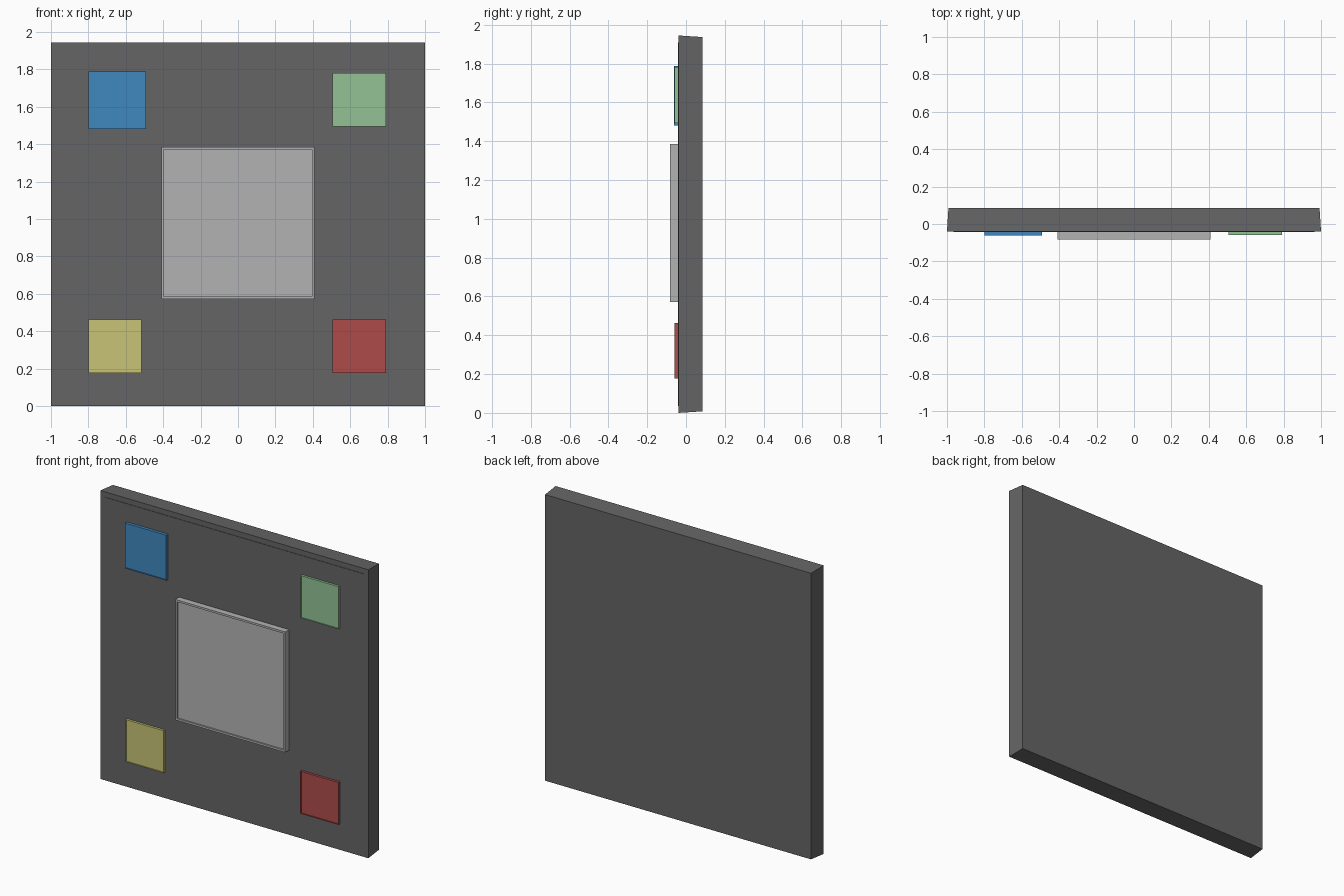
import bpy, bmesh

if "Cube" in bpy.data.objects:
    bpy.data.objects.remove(bpy.data.objects["Cube"])


def material(name, rgb):
    m = bpy.data.materials.new(name)
    m.diffuse_color = (*rgb, 1)
    m.use_nodes = True
    m.node_tree.nodes["Principled BSDF"].inputs["Base Color"].default_value = m.diffuse_color
    return m


def slab(name, x0, x1, z0, z1, front, back, mat=None, taper=0.0, rim=0.0, depth=0.0):
    """Upright slab facing -y; taper shrinks the back, rim/depth step the front face."""
    bm = bmesh.new()
    bmesh.ops.create_cube(bm, size=1)
    for v in bm.verts:
        t = taper if v.co.y > 0 else 0
        v.co.x = x1 - t if v.co.x > 0 else x0 + t
        v.co.z = z1 - t if v.co.z > 0 else z0 + t
        v.co.y = back if v.co.y > 0 else front
    if rim:
        bm.normal_update()
        face = min(bm.faces, key=lambda f: f.calc_center_median().y)
        bmesh.ops.inset_region(bm, faces=[face], thickness=rim)
        # push the centre panel in (positive) or out (negative) with straight walls
        ext = bmesh.ops.extrude_discrete_faces(bm, faces=[face])["faces"]
        for v in ext[0].verts:
            v.co.y += depth
    bmesh.ops.recalc_face_normals(bm, faces=bm.faces[:])
    mesh = bpy.data.meshes.new(name)
    bm.to_mesh(mesh)
    bm.free()
    ob = bpy.data.objects.new(name, mesh)
    bpy.context.collection.objects.link(ob)
    if mat:
        mesh.materials.append(mat)
    return ob


# Wall board, slightly narrower at the back, with a faintly raised front
slab("back_board", -1, 1, 0, 1.945, -0.039, 0.085,
     material("dark_grey", (0.13, 0.13, 0.13)), taper=0.008, rim=0.05, depth=-0.003)

# Central screen with a thin raised frame
slab("centre_screen", -0.41, 0.41, 0.572, 1.385, -0.083, -0.04,
     material("light_grey", (0.45, 0.45, 0.45)), rim=0.019, depth=0.01)

# Coloured corner buttons
buttons = [
    ("blue_button", -0.798, -0.492, 1.482, 1.788, -0.062, (0.05, 0.25, 0.53)),
    ("green_button", 0.505, 0.79, 1.495, 1.782, -0.058, (0.29, 0.54, 0.30)),
    ("yellow_button", -0.80, -0.515, 0.176, 0.462, -0.058, (0.58, 0.55, 0.18)),
    ("red_button", 0.505, 0.79, 0.176, 0.462, -0.058, (0.43, 0.07, 0.07)),
]
for name, x0, x1, z0, z1, front, rgb in buttons:
    slab(name, x0, x1, z0, z1, front, -0.04, material(name, rgb), rim=0.006, depth=0.005)
